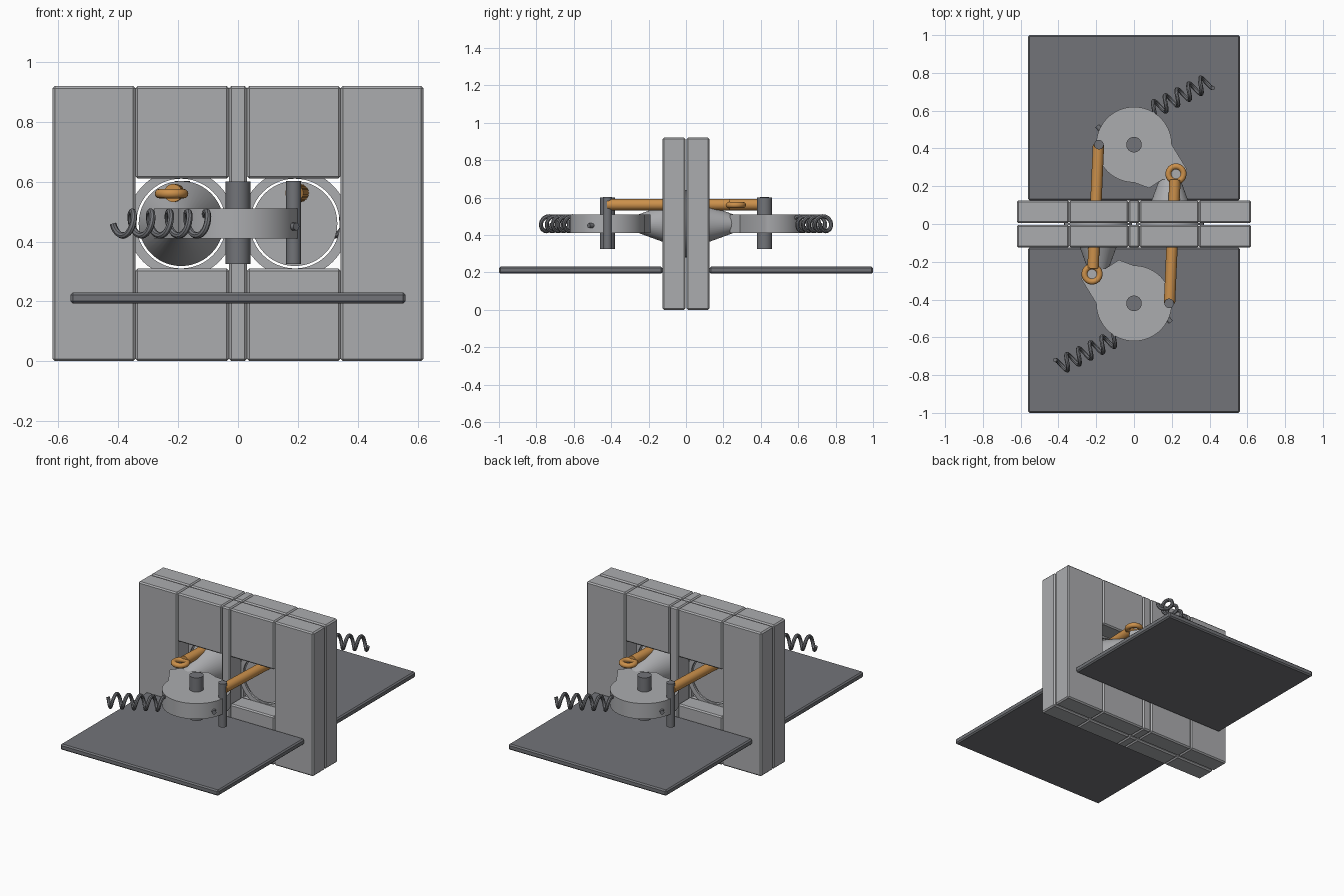
import bpy, bmesh, math
from mathutils import Vector

if "Cube" in bpy.data.objects:
    bpy.data.objects.remove(bpy.data.objects["Cube"])


def material(name, rgb):
    m = bpy.data.materials.new(name)
    m.use_nodes = True
    m.diffuse_color = (*rgb, 1)
    m.node_tree.nodes["Principled BSDF"].inputs["Base Color"].default_value = (*rgb, 1)
    return m


LIGHT = material("light grey", (0.41, 0.415, 0.43))
DARK = material("dark grey", (0.17, 0.175, 0.19))
ORANGE = material("copper orange", (0.6, 0.28, 0.07))


def finish(obj, name, mat, bevel=0, smooth=True):
    obj.name = name
    obj.data.materials.append(mat)
    if bevel:
        b = obj.modifiers.new("bevel", "BEVEL")
        b.width = bevel
        b.segments = 1
    elif smooth:
        bpy.ops.object.select_all(action="DESELECT")
        obj.select_set(True)
        bpy.context.view_layer.objects.active = obj
        bpy.ops.object.shade_smooth_by_angle(angle=math.radians(35))
    return obj


def from_bmesh(bm, name, mat):
    bmesh.ops.recalc_face_normals(bm, faces=bm.faces)
    mesh = bpy.data.meshes.new(name)
    bm.to_mesh(mesh)
    bm.free()
    obj = bpy.data.objects.new(name, mesh)
    bpy.context.collection.objects.link(obj)
    return finish(obj, name, mat)


def block(name, x, y, z, mat, bevel):
    """Box given by its ranges on each axis."""
    ranges = (x, y, z)
    bpy.ops.mesh.primitive_cube_add(size=1, location=[sum(r) / 2 for r in ranges])
    obj = bpy.context.object
    for v in obj.data.vertices:
        v.co = [c * abs(r[1] - r[0]) for c, r in zip(v.co, ranges)]
    return finish(obj, name, mat, bevel)


def rod(name, a, b, r1, r2, mat, sides=32):
    """Round bar or cone between two points."""
    a, b = Vector(a), Vector(b)
    bpy.ops.mesh.primitive_cone_add(vertices=sides, radius1=r1, radius2=r2,
                                    depth=(b - a).length, location=(a + b) / 2)
    obj = bpy.context.object
    obj.rotation_euler = (b - a).to_track_quat("Z", "Y").to_euler()
    return finish(obj, name, mat)


def ring(name, center, outer, inner, half):
    """Flat washer lying in the wall plane."""
    bm = bmesh.new()
    n = 48
    section = [(outer, -half), (outer, half), (inner, half), (inner, -half)]
    loops = [[bm.verts.new((center[0] + r * math.cos(math.tau * i / n), center[1] + y,
                            center[2] + r * math.sin(math.tau * i / n)))
              for r, y in section] for i in range(n)]
    for i in range(n):
        p, q = loops[i], loops[(i + 1) % n]
        for j in range(4):
            k = (j + 1) % 4
            bm.faces.new((p[j], p[k], q[k], q[j]))
    return from_bmesh(bm, name, LIGHT)


def prism(name, outline, z0, z1, mat):
    bm = bmesh.new()
    face = bm.faces.new([bm.verts.new((x, y, z0)) for x, y in outline])
    top = bmesh.ops.extrude_face_region(bm, geom=[face])["geom"]
    for v in top:
        if isinstance(v, bmesh.types.BMVert):
            v.co.z = z1
    return from_bmesh(bm, name, mat)


def spring(name, a, b, coil, turns, wire):
    """Coiled wire swept along the line from a to b."""
    a, b = Vector(a), Vector(b)
    axis = (b - a).normalized()
    up = Vector((0, 0, 1))
    side = axis.cross(up)
    curve = bpy.data.curves.new(name, "CURVE")
    curve.dimensions = "3D"
    curve.bevel_depth = wire
    curve.bevel_resolution = 2
    curve.use_fill_caps = True
    n = turns * 20
    line = curve.splines.new("POLY")
    line.points.add(n)
    for i, p in enumerate(line.points):
        t = math.tau * i / 20
        p.co = (*(a.lerp(b, i / n) + coil * (math.cos(t) * side + math.sin(t) * up)), 1)
    obj = bpy.data.objects.new(name, curve)
    bpy.context.collection.objects.link(obj)
    bpy.ops.object.select_all(action="DESELECT")
    obj.select_set(True)
    bpy.context.view_layer.objects.active = obj
    bpy.ops.object.convert(target="MESH")
    return finish(bpy.context.object, name, DARK)


MID = 0.46
for s, half in ((-1, "front"), (1, "back")):
    # The two halves repeat each other after half a turn
    def at(x, y, z):
        return (s * x, s * y, z)

    def span(lo, hi):
        return tuple(sorted((s * lo, s * hi)))

    # Wall layer made of blocks around two square openings
    depth = span(0.004, 0.125)
    block(half + "_wall_post", (-0.03, 0.03), depth, (0, 0.92), LIGHT, 0.008)
    for m, side in ((1, "left"), (-1, "right")):
        inner = tuple(sorted((m * 0.03, m * 0.343)))
        outer = tuple(sorted((m * 0.343, m * 0.62)))
        block(f"{half}_{side}_wall_side", outer, depth, (0, 0.92), LIGHT, 0.008)
        block(f"{half}_{side}_wall_top", inner, depth, (0.61, 0.92), LIGHT, 0.008)
        block(f"{half}_{side}_wall_bottom", inner, depth, (0, 0.31), LIGHT, 0.008)

    # Floor plate
    block(half + "_floor_plate", (-0.56, 0.56), span(0.125, 1), (0.193, 0.23), DARK, 0.008)

    # Opening ring and cone that narrows away from the wall
    ring(half + "_opening_ring", at(0.19, 0, MID), 0.18, 0.15, 0.006)
    rod(half + "_cone", at(0.19, 0, MID), at(0.19, 0.28, MID), 0.142, 0.04, LIGHT, 48)

    # Round housing with a spout reaching the cone
    arc = [(0.2 * math.cos(math.radians(d)), 0.42 + 0.2 * math.sin(math.radians(d)))
           for d in range(0, 275, 5)]
    spout = [(0.08, 0.19), (0.15, 0.235), (0.235, 0.235), (0.28, 0.29)]
    prism(half + "_housing", [(s * x, s * y) for x, y in arc + spout], 0.41, 0.51, LIGHT)

    # Shaft, crank pin and small peg
    rod(half + "_shaft", at(0, 0.42, 0.325), at(0, 0.42, 0.6), 0.041, 0.041, DARK)
    rod(half + "_crank_pin", at(-0.186, 0.42, 0.325), at(-0.186, 0.42, 0.602),
        0.025, 0.025, DARK)
    rod(half + "_peg", at(-0.17, 0.49, 0.45), at(-0.195, 0.52, 0.45), 0.013, 0.013, DARK, 12)

    # Connecting rod through the wall, ending in an eye
    rod(half + "_connecting_rod", at(-0.188, 0.42, 0.562), at(-0.217, -0.235, 0.562),
        0.03, 0.03, ORANGE)
    bpy.ops.mesh.primitive_torus_add(location=at(-0.222, -0.265, 0.56), major_radius=0.04,
                                     minor_radius=0.016, major_segments=32, minor_segments=12)
    finish(bpy.context.object, half + "_rod_eye", ORANGE)

    # Coil spring
    spring(half + "_spring", at(0.09, 0.6, MID), at(0.4, 0.755, MID), 0.04, 5, 0.011)
